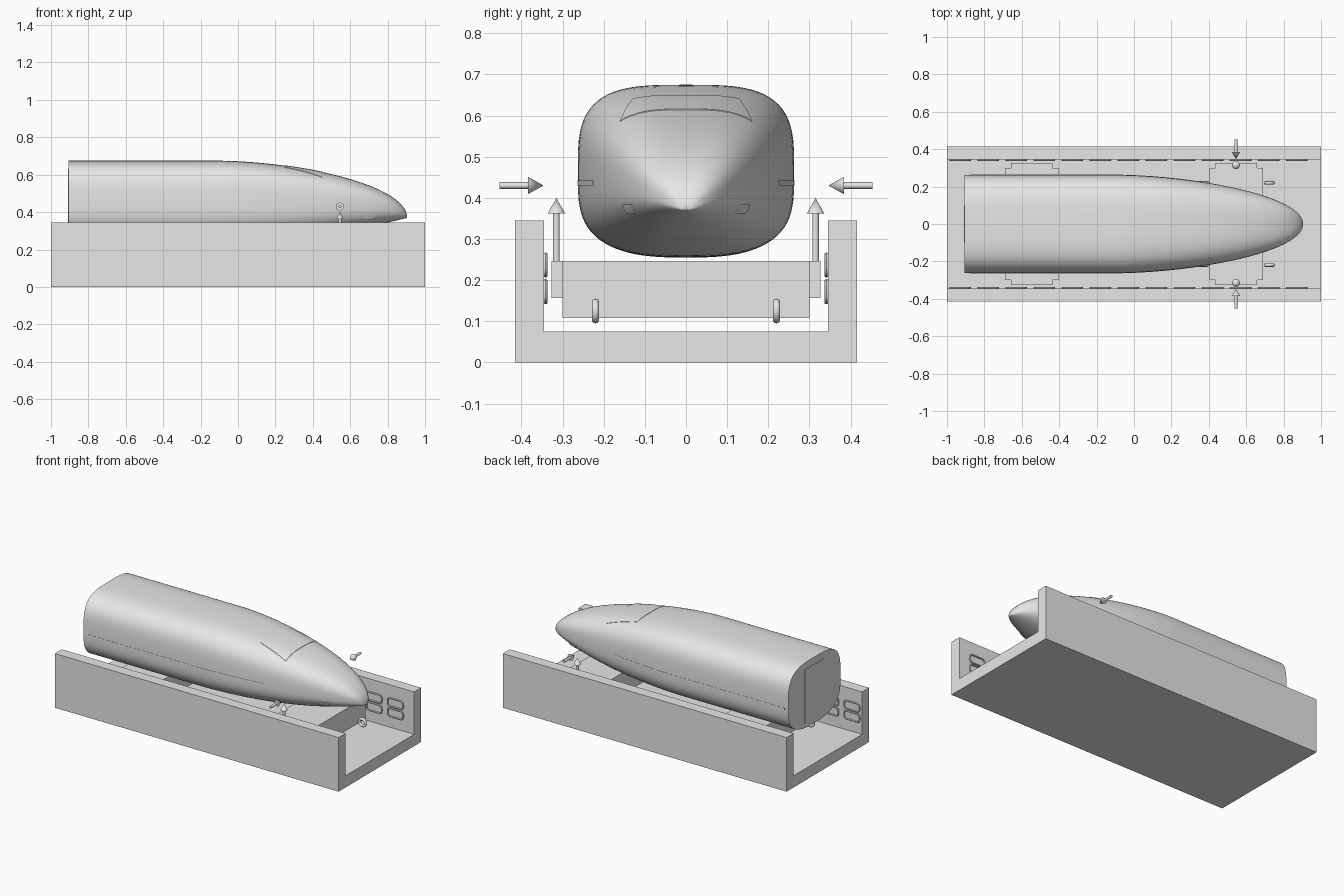
import bpy, bmesh, math
from mathutils import Vector

if "Cube" in bpy.data.objects:
    bpy.data.objects.remove(bpy.data.objects["Cube"])

grey = bpy.data.materials.new("light_grey")
grey.diffuse_color = (0.8, 0.8, 0.8, 1)
grey.use_nodes = True
grey.node_tree.nodes["Principled BSDF"].inputs["Base Color"].default_value = grey.diffuse_color


def finish(name, mesh, smooth=False, loc=(0, 0, 0)):
    ob = bpy.data.objects.new(name, mesh)
    bpy.context.collection.objects.link(ob)
    ob.location = loc
    if not mesh.materials:
        mesh.materials.append(grey)
    if smooth:
        for p in mesh.polygons:
            p.use_smooth = True
        mesh.set_sharp_from_angle(angle=math.radians(35))
    return ob


def mesh_from(name, verts, faces):
    me = bpy.data.meshes.new(name)
    me.from_pydata(verts, [], faces)
    bm = bmesh.new()
    bm.from_mesh(me)
    bmesh.ops.recalc_face_normals(bm, faces=bm.faces)
    bm.to_mesh(me)
    bm.free()
    return me


def box(name, x0, x1, y0, y1, z0, z1):
    v = [(x, y, z) for x in (x0, x1) for y in (y0, y1) for z in (z0, z1)]
    f = [(0, 1, 3, 2), (4, 6, 7, 5), (0, 4, 5, 1), (2, 3, 7, 6), (0, 2, 6, 4), (1, 5, 7, 3)]
    return finish(name, mesh_from(name, v, f))


def ring_mesh(name, path, normals, axis, r, seg=8):
    """Closed tube around a flat path."""
    n = len(path)
    v = []
    for p, d in zip(path, normals):
        for k in range(seg):
            a = 2 * math.pi * k / seg
            v.append(p + d * (r * math.cos(a)) + axis * (r * math.sin(a)))
    f = [(i * seg + k, i * seg + (k + 1) % seg,
          (i + 1) % n * seg + (k + 1) % seg, (i + 1) % n * seg + k)
         for i in range(n) for k in range(seg)]
    return mesh_from(name, v, f)


# U-shaped guideway: extruded profile
profile = [(-.415, 0), (.415, 0), (.415, .345), (.345, .345),
           (.345, .075), (-.345, .075), (-.345, .345), (-.415, .345)]
n = len(profile)
verts = [(x, y, z) for x in (-1, 1) for y, z in profile]
faces = [(i, (i + 1) % n, (i + 1) % n + n, i + n) for i in range(n)]
faces += [tuple(range(n)), tuple(range(n, 2 * n))]
finish("guideway", mesh_from("guideway", verts, faces))

# Wall coils: rounded rectangular loops in two rows
path, norms = [], []
for cx, cz, a0 in ((1, 1, 0), (-1, 1, 90), (-1, -1, 180), (1, -1, 270)):
    for k in range(6):
        a = math.radians(a0 + 18 * k)
        d = Vector((math.cos(a), 0, math.sin(a)))
        path.append(Vector((cx * .037, 0, cz * .009)) + d * .0165)
        norms.append(d)
coil = ring_mesh("wall_coil", path, norms, Vector((0, 1, 0)), .005)
for side in (-1, 1):
    for z in (.172, .237):
        for i in range(13):
            finish("wall_coil", coil, True, (-.93 + .15 * i, side * .341, z))

# Bogies with side magnets and wheels
path = [Vector((math.cos(i * math.pi / 12), 0, math.sin(i * math.pi / 12))) for i in range(24)]
wheel = ring_mesh("wheel", [p * .021 for p in path], path, Vector((0, 1, 0)), .009, 12)
for cx in (-.547, .547):
    box("bogie", cx - .143, cx + .143, -.3, .3, .108, .247)
    for side in (-1, 1):
        y0, y1 = sorted((side * .3, side * .327))
        box("side_magnet", cx - .11, cx + .11, y0, y1, .157, .247)
        for dx in (-.177, .177):
            finish("wheel", wheel, True, (cx + dx, side * .22, .125))


# Force arrows beside the front bogie
def arrow(name, start, tip):
    start, tip = Vector(start), Vector(tip)
    d = (tip - start).normalized()
    length = (tip - start).length
    prof = [(0, 0), (.008, 0), (.008, length - .038), (.021, length - .038), (0, length)]
    q = d.to_track_quat('Z', 'Y')
    s = 20
    v = [start + q @ Vector((r * math.cos(2 * math.pi * k / s), r * math.sin(2 * math.pi * k / s), z))
         for r, z in prof for k in range(s)]
    f = [(j * s + k, j * s + (k + 1) % s, (j + 1) * s + (k + 1) % s, (j + 1) * s + k)
         for j in range(len(prof) - 1) for k in range(s)]
    me = mesh_from(name, v, f)
    bm = bmesh.new()
    bm.from_mesh(me)
    bmesh.ops.remove_doubles(bm, verts=bm.verts, dist=1e-5)
    bmesh.ops.recalc_face_normals(bm, faces=bm.faces)
    bm.to_mesh(me)
    bm.free()
    finish(name, me, True)


for side in (-1, 1):
    arrow("lift_arrow", (.545, side * .315, .247), (.545, side * .315, .4))
    arrow("guide_arrow", (.545, side * .453, .43), (.545, side * .346, .43))

# Train body: lofted rounded sections tapering to a low nose
X0, NOSE, TIP = -.905, -.1, .905


def section(x):
    """Half width, centre height, half height and roundness at x."""
    t = min(max((x - NOSE) / (TIP - NOSE), 0), 1)
    f = math.sqrt(max(1 - t ** 1.7, 0))
    top, low = .37 + .305 * f, .37 - .115 * (1 - t ** 2.3)
    return .263 * f, (top + low) / 2, (top - low) / 2, 3.4 - .7 * t


def power(c, e):
    return math.copysign(abs(c) ** e, c)


SEG = 72
xs = [X0, -.7, -.5, -.3] + [NOSE + (TIP - NOSE) * math.sin(i / 36 * math.pi / 2) for i in range(36)]
verts = []
for x in xs:
    w, c, h, e = section(x)
    for k in range(SEG):
        a = 2 * math.pi * k / SEG
        ek = e if math.sin(a) >= 0 else e - .5 * abs(math.sin(a))
        verts.append((x, w * power(math.cos(a), 2 / ek), c + h * power(math.sin(a), 2 / ek)))
verts.append((TIP, 0, .37))
faces = [(i * SEG + k, i * SEG + (k + 1) % SEG, (i + 1) * SEG + (k + 1) % SEG, (i + 1) * SEG + k)
         for i in range(len(xs) - 1) for k in range(SEG)]
last = (len(xs) - 1) * SEG
faces += [(last + k, last + (k + 1) % SEG, len(verts) - 1) for k in range(SEG)]
faces.append(tuple(range(SEG)))
finish("train_body", mesh_from("train_body", verts, faces), True)


# Thin plates following the body
def plate(name, point, offset, nu, nv):
    v = [point(i / nu, j / nv) for i in range(nu + 1) for j in range(nv + 1)]
    f = [(i * (nv + 1) + j, i * (nv + 1) + j + 1, (i + 1) * (nv + 1) + j + 1, (i + 1) * (nv + 1) + j)
         for i in range(nu) for j in range(nv)]
    m = len(v)
    v += [tuple(Vector(p) + Vector(offset)) for p in v]
    rim = [i * (nv + 1) for i in range(nu + 1)] + [nu * (nv + 1) + j for j in range(1, nv + 1)]
    rim += [i * (nv + 1) + nv for i in range(nu - 1, -1, -1)] + list(range(nv - 1, 0, -1))
    f += [tuple(k + m for k in q) for q in f]
    f += [(a, b, b + m, a + m) for a, b in zip(rim, rim[1:] + rim[:1])]
    finish(name, mesh_from(name, v, f), True)


def roof(u, s):
    x = .25 + .2 * u
    w, c, h, e = section(x)
    y = (2 * s - 1) * (.13 + .03 * u)
    return (x, y, c + h * (1 - abs(y / w) ** e) ** (1 / e) - .001)


plate("windshield", roof, (0, 0, .003), 12, 24)


def flank(side, x0, x1, z0, z1):
    def point(u, s):
        x, z = x0 + (x1 - x0) * u, z0 + (z1 - z0) * s
        w, c, h, e = section(x)
        return (x, side * (w * (1 - min(abs((z - c) / h), 1) ** e) ** (1 / e) - .001), z)
    return point


for side in (-1, 1):
    plate("side_stripe", flank(side, -.88, .36, .43, .442), (0, side * .002, 0), 40, 2)
    plate("headlight", flank(side, .67, .73, .362, .384), (.002, side * .003, 0), 6, 4)

# Rear door panel
box("rear_door", X0 - .003, X0 + .001, -.1, .1, .29, .63)
